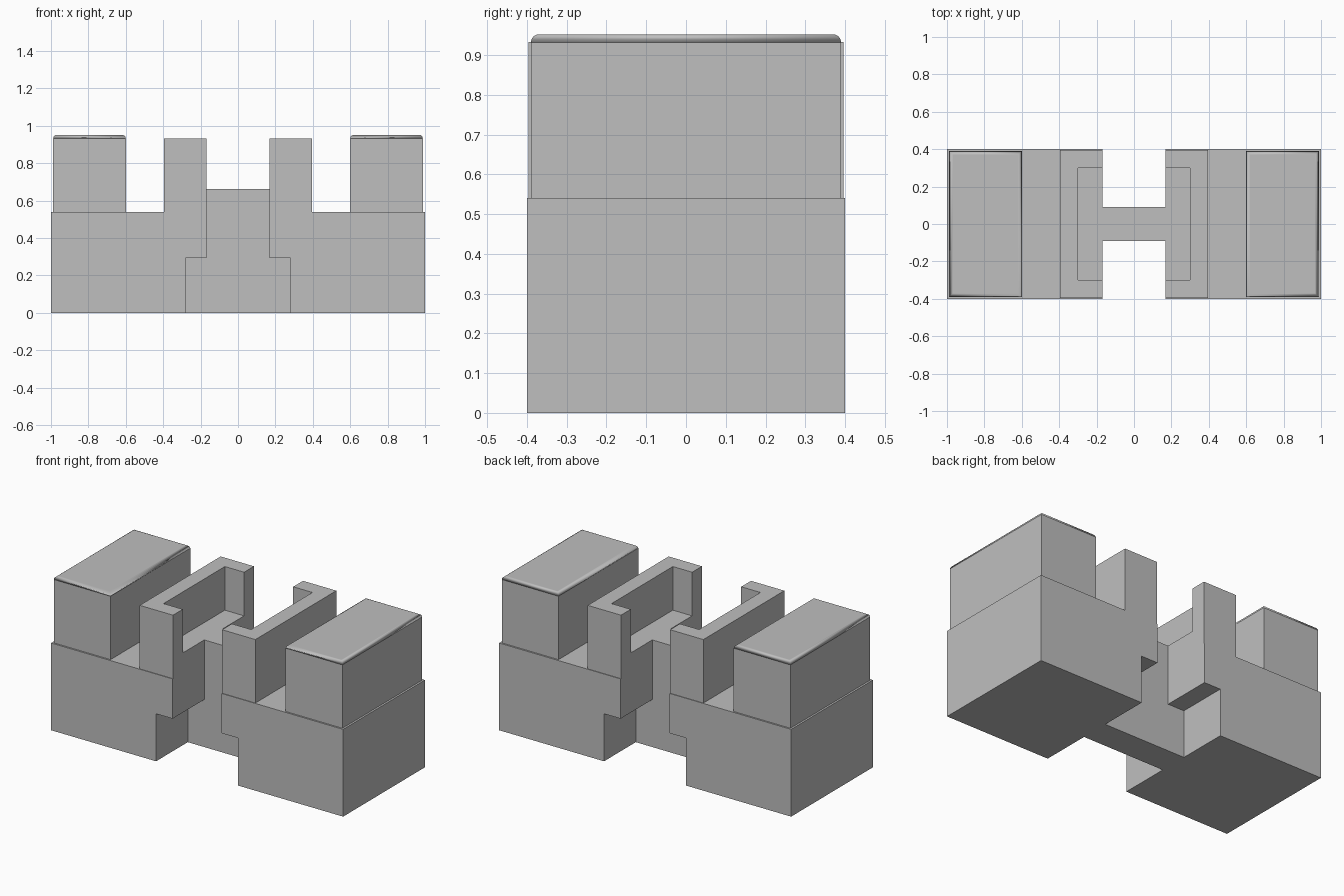
import bpy
import bmesh

cube = bpy.data.objects.get("Cube")
if cube:
    bpy.data.objects.remove(cube, do_unlink=True)

grey = bpy.data.materials.new("plain_grey")
grey.use_nodes = True
colour = (0.52, 0.52, 0.52, 1.0)
grey.diffuse_color = colour
grey.node_tree.nodes["Principled BSDF"].inputs["Base Color"].default_value = colour


def extrude(name, profile, low, high, axis, mirror=True):
    """Extrude a closed profile along y or z, optionally mirrored over x."""
    bm = bmesh.new()
    if axis == "y":
        points = [(a, low, b) for a, b in profile]
        shift = (0, high - low, 0)
    else:
        points = [(a, b, low) for a, b in profile]
        shift = (0, 0, high - low)
    face = bm.faces.new([bm.verts.new(p) for p in points])
    result = bmesh.ops.extrude_face_region(bm, geom=[face], use_keep_orig=True)
    moved = [v for v in result["geom"] if isinstance(v, bmesh.types.BMVert)]
    bmesh.ops.translate(bm, verts=moved, vec=shift)
    bmesh.ops.recalc_face_normals(bm, faces=bm.faces)
    mesh = bpy.data.meshes.new(name)
    bm.to_mesh(mesh)
    bm.free()
    mesh.materials.append(grey)
    obj = bpy.data.objects.new(name, mesh)
    bpy.context.collection.objects.link(obj)
    if mirror:
        mod = obj.modifiers.new("Mirror", "MIRROR")
        mod.use_mirror_merge = False
    return obj


def rect(x0, x1, y0, y1):
    return [(x0, y0), (x1, y0), (x1, y1), (x0, y1)]


# Main measures
slot, wide_slot = 0.168, 0.281
step, deck, web_top, wall_top, block_top = 0.294, 0.54, 0.663, 0.933, 0.952
pocket = 0.30
web = 0.09

# Base halves, undercut beside the slot
extrude("base", [(wide_slot, 0), (1, 0), (1, deck), (slot, deck),
                 (slot, step), (wide_slot, step)], -0.4, 0.4, "y")

# Thin web joining both halves
extrude("web", [(-wide_slot, 0), (wide_slot, 0), (wide_slot, step), (slot, step),
                (slot, web_top), (-slot, web_top), (-slot, step),
                (-wide_slot, step)], -web, web, "y", mirror=False)

# C-shaped walls and the raised floor they enclose
out = 0.396
extrude("channel_wall", [(slot, -out), (out, -out), (out, out), (slot, out),
                         (slot, pocket), (pocket, pocket),
                         (pocket, -pocket), (slot, -pocket)],
        deck, wall_top, "z")
extrude("channel_floor", rect(slot, pocket, -pocket, pocket), deck, web_top, "z")

# Outer blocks with rounded top edges
block = extrude("end_block", rect(0.60, 0.988, -0.39, 0.39), deck, block_top, "z")
bm = bmesh.new()
bm.from_mesh(block.data)
weight = bm.edges.layers.float.new("bevel_weight_edge")
for edge in bm.edges:
    if all(v.co.z > deck + 0.1 for v in edge.verts):
        edge[weight] = 1.0
bm.to_mesh(block.data)
bm.free()
bpy.ops.object.select_all(action="DESELECT")
block.select_set(True)
bpy.context.view_layer.objects.active = block
bpy.ops.object.shade_smooth_by_angle()
bevel = block.modifiers.new("Bevel", "BEVEL")
bevel.limit_method = "WEIGHT"
bevel.width = 0.02
bevel.segments = 4
bevel.harden_normals = True
block.modifiers.move(1, 0)
